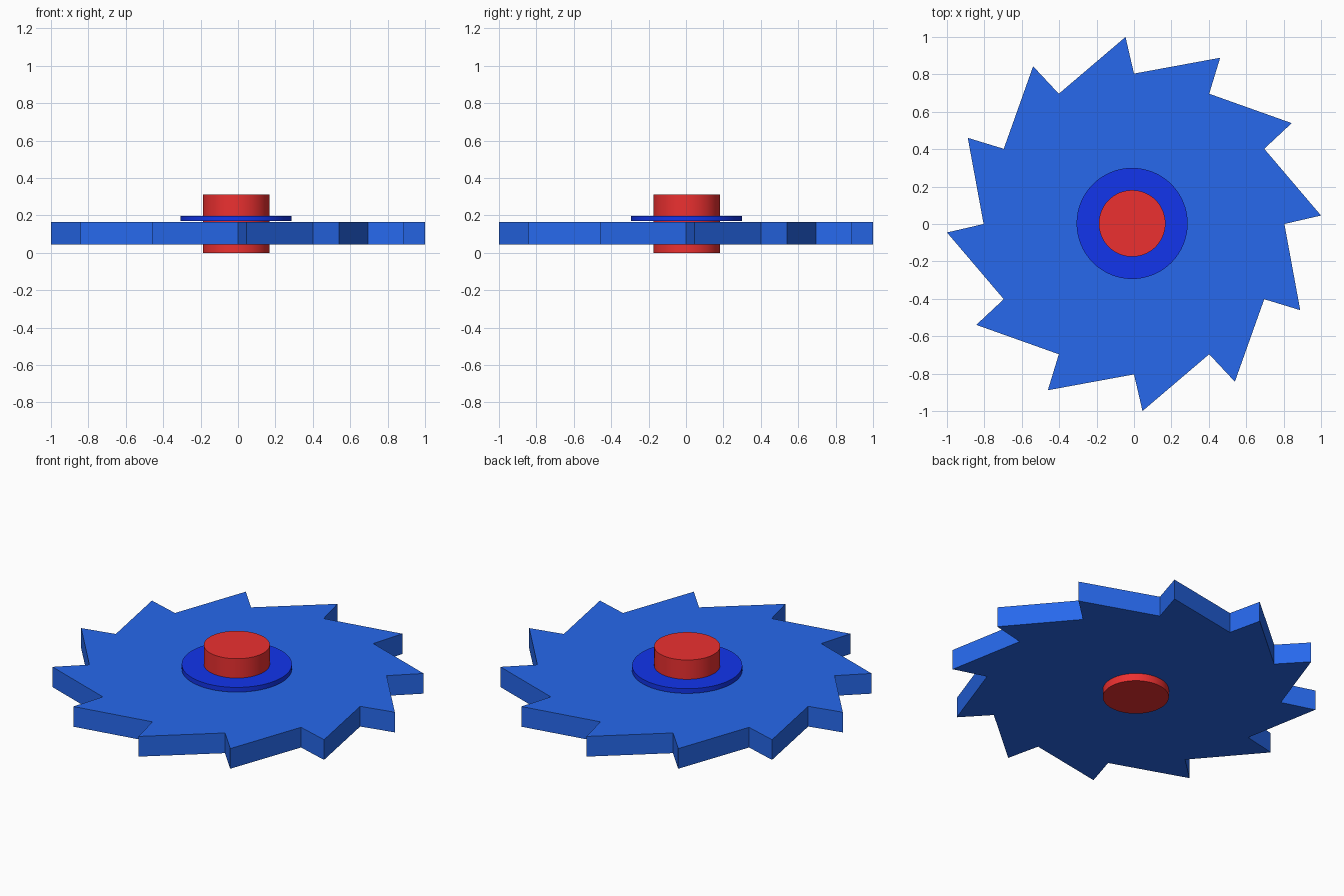
import bpy, bmesh
from math import cos, sin, radians

if "Cube" in bpy.data.objects:
    bpy.data.objects.remove(bpy.data.objects["Cube"])

def material(name, rgb):
    m = bpy.data.materials.new(name)
    m.diffuse_color = (*rgb, 1)
    m.use_nodes = True
    m.node_tree.nodes["Principled BSDF"].inputs["Base Color"].default_value = m.diffuse_color
    return m

def cylinder(name, radius, z0, z1, mat):
    bpy.ops.mesh.primitive_cylinder_add(vertices=64, radius=radius, depth=z1 - z0,
                                        location=(-0.01, 0.003, (z0 + z1) / 2))
    ob = bpy.context.object
    ob.name = name
    ob.data.materials.append(mat)
    bpy.ops.object.shade_smooth_by_angle(angle=radians(30))
    return ob

blade_blue = material("blade_blue", (0.02, 0.14, 0.84))
washer_blue = material("washer_blue", (0.006, 0.035, 0.84))
hub_red = material("hub_red", (0.84, 0.03, 0.03))

# Toothed wheel: 12 slanted teeth, extruded from an alternating valley/tip outline
TEETH, VALLEY, TIP, LEAN = 12, 0.804, 1.001, 2.6
Z0, Z1 = 0.045, 0.165
bm = bmesh.new()
outline = []
for i in range(TEETH):
    step = i * 360 / TEETH
    for r, deg in ((VALLEY, step), (TIP, step + LEAN)):
        a = radians(deg)
        outline.append(bm.verts.new((r * cos(a), r * sin(a), Z0)))
base = bm.faces.new(outline)
top = bmesh.ops.extrude_face_region(bm, geom=[base], use_keep_orig=True)
bmesh.ops.translate(bm, vec=(0, 0, Z1 - Z0),
                    verts=[g for g in top["geom"] if isinstance(g, bmesh.types.BMVert)])
bmesh.ops.recalc_face_normals(bm, faces=bm.faces)
mesh = bpy.data.meshes.new("toothed_wheel")
bm.to_mesh(mesh)
bm.free()
mesh.materials.append(blade_blue)
wheel = bpy.data.objects.new("toothed_wheel", mesh)
bpy.context.collection.objects.link(wheel)

# Washer resting on the wheel and the hub pin through both
cylinder("washer", 0.297, 0.169, 0.197, washer_blue)
cylinder("hub_pin", 0.178, 0.0, 0.312, hub_red)
